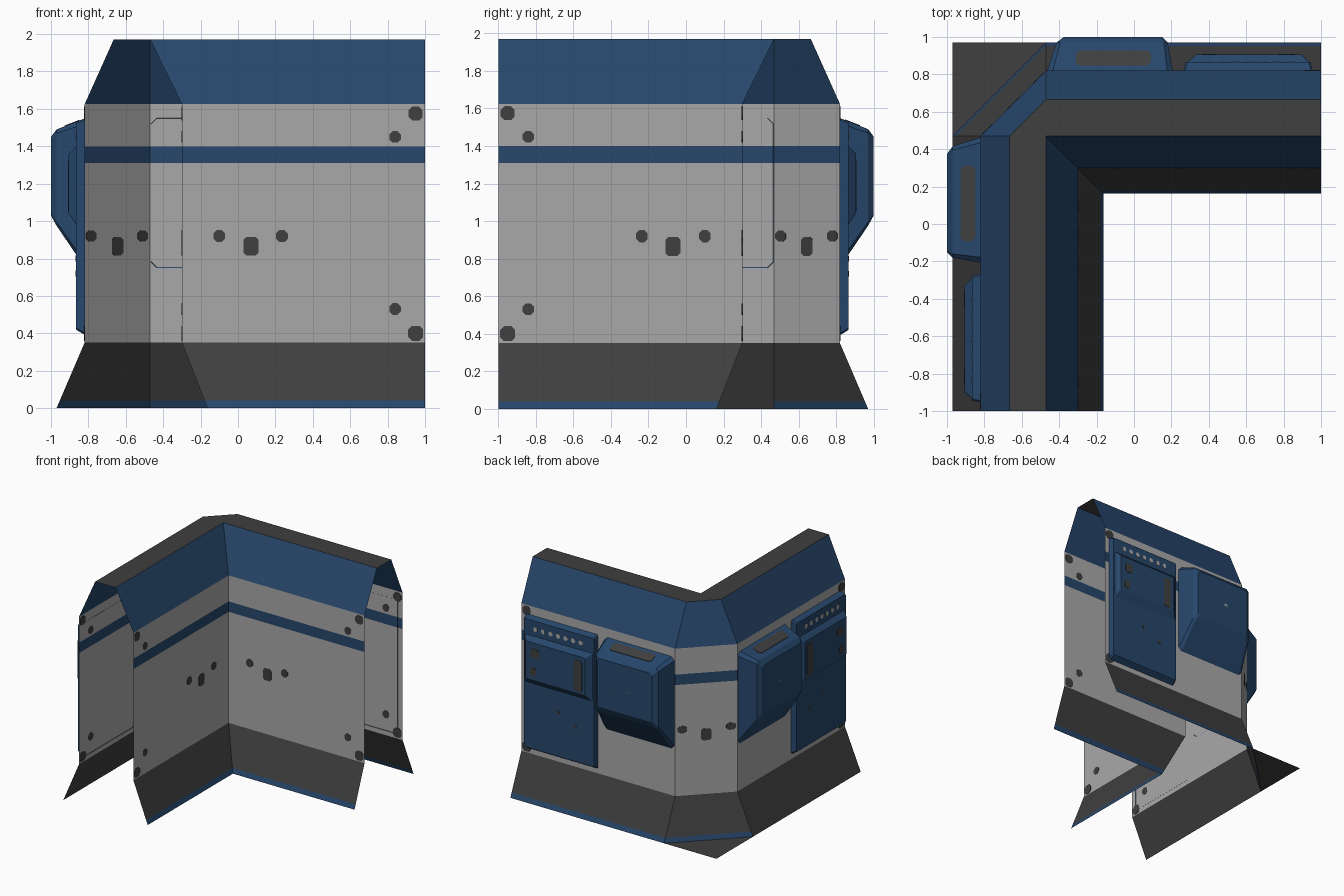
import bpy, bmesh

if "Cube" in bpy.data.objects:
    bpy.data.objects.remove(bpy.data.objects["Cube"])


def material(name, rgb):
    m = bpy.data.materials.new(name)
    m.diffuse_color = (*rgb, 1)
    m.use_nodes = True
    m.node_tree.nodes["Principled BSDF"].inputs["Base Color"].default_value = m.diffuse_color
    return m


BLUE = material("navy blue", (0.02, 0.063, 0.15))
GREY = material("panel grey", (0.39, 0.395, 0.39))
DARK = material("dark grey", (0.05, 0.05, 0.05))
MATS = [BLUE, GREY, DARK]


def finish(name, bm, mats):
    bmesh.ops.remove_doubles(bm, verts=bm.verts, dist=0.0001)
    bmesh.ops.recalc_face_normals(bm, faces=bm.faces)
    me = bpy.data.meshes.new(name)
    bm.to_mesh(me)
    bm.free()
    for m in mats:
        me.materials.append(m)
    ob = bpy.data.objects.new(name, me)
    bpy.context.collection.objects.link(ob)


def ring(cu, cv, w, h, cut, fn):
    """Rectangle with cut corners, placed in space by fn(u, v)."""
    a, b = w / 2, h / 2
    pts = [(a, b - cut), (a - cut, b), (cut - a, b), (-a, b - cut),
           (-a, cut - b), (cut - a, -b), (a - cut, -b), (a, cut - b)]
    return [fn(cu + u, cv + v) for u, v in pts]


def loft(name, parts, mat, mirror=True, base=True):
    """Join rings into solids; mirrored over the corner diagonal onto the other arm."""
    bm = bmesh.new()
    for flip in ((False, True) if mirror else (False,)):
        for rings in parts:
            vs = [[bm.verts.new((-y, -x, z) if flip else (x, y, z)) for x, y, z in r] for r in rings]
            n = len(vs[0])
            for r0, r1 in zip(vs, vs[1:]):
                for i in range(n):
                    bm.faces.new((r0[i], r0[(i + 1) % n], r1[(i + 1) % n], r1[i]))
            bm.faces.new(vs[-1])
            if base:
                bm.faces.new(vs[0][::-1])
    finish(name, bm, [mat])


def at_y(y):
    return lambda u, v: (u, y, v)


def plates(name, y, specs, mat, t=0.003):
    """Thin painted spots (x, z, width, height, cut) on a plane of constant y."""
    loft(name, [[ring(*s, at_y(y - t)), ring(*s, at_y(y + t))] for s in specs], mat)


def span(x0, x1, z0, z1, cut, y):
    return ring((x0 + x1) / 2, (z0 + z1) / 2, x1 - x0, z1 - z0, cut, at_y(y))


# Wall shell: open at both ends and underneath; levels are (z, outer, inner, colour above)
C = 0.47
LEVELS = [(0, 0.97, 0.163, 0), (0.04, 0.953, 0.179, 2), (0.35, 0.82, 0.30, 1),
          (1.31, 0.82, 0.30, 0), (1.40, 0.82, 0.30, 1), (1.625, 0.82, 0.30, 0), (1.97, 0.665, C, 2)]


def outer(o):
    return [(1, o), (-C, o), (-o, C), (-o, -1)]


def inner(i):
    return [(1, i), (-i, i), (-i, -1)]


bm = bmesh.new()


def face(pts, mat):
    bm.faces.new([bm.verts.new(p) for p in pts]).material_index = mat


for (z0, o0, i0, m), (z1, o1, i1, _) in zip(LEVELS, LEVELS[1:]):
    for p, q, is_outer in ((outer(o0), outer(o1), True), (inner(i0), inner(i1), False)):
        for k in range(len(p) - 1):
            mat = 2 if (z0 == 0 and is_outer and k == 2) else m
            face([(*p[k], z0), (*p[k + 1], z0), (*q[k + 1], z1), (*q[k], z1)], mat)
# Flat top
zt, ot = LEVELS[-1][:2]
T = outer(ot)
mid = (-C, C, zt)
face([(*T[0], zt), (*T[1], zt), mid, (1, C, zt)], 2)
face([(*T[1], zt), (*T[2], zt), mid], 2)
face([(*T[2], zt), (*T[3], zt), (-C, -1, zt), mid], 2)
# Floor triangle at the outer corner
face([(-C, 0.97, 0), (-0.97, 0.97, 0), (-0.97, C, 0)], 2)
finish("wall_shell", bm, MATS)

# Painted spots near the wall ends and in the middle of the inner walls
ends = [(0.95, 1.575, 0.075, 0.075, 0.02), (0.84, 1.45, 0.062, 0.062, 0.018),
        (0.84, 0.53, 0.062, 0.062, 0.018), (0.95, 0.40, 0.08, 0.08, 0.02)]
middle = [(-0.10, 0.92, 0.062, 0.066, 0.018), (0.235, 0.92, 0.062, 0.066, 0.018),
          (0.07, 0.865, 0.08, 0.10, 0.015)]
plates("inner_wall_spots", 0.30, ends + middle, DARK)
plates("outer_wall_spots", 0.82, ends, DARK)


# Spots on the angled corner wall
def corner(d):
    return lambda u, v: (u - d, u + 0.82 + C + d, v)


loft("corner_spots", [[ring(*s, corner(-0.002)), ring(*s, corner(0.002))] for s in
     [(-0.785, 0.92, 0.055, 0.06, 0.016), (-0.51, 0.92, 0.055, 0.06, 0.016),
      (-0.645, 0.865, 0.06, 0.10, 0.014)]], DARK, mirror=False)

# Wedge console boxes on the outer walls
loft("console_box", [[span(-0.465, 0.208, 0.75, 1.55, 0.03, 0.817),
                      span(-0.415, 0.18, 0.975, 1.49, 0.02, 0.97),
                      span(-0.375, 0.15, 1.03, 1.45, 0.015, 1.0)]], BLUE, base=False)


def lid(d):
    return lambda u, v: (u, v, 1.55 - (v - 0.817) * 0.392 + d)


screen = (-0.11, 0.888, 0.40, 0.08, 0.018)
loft("console_screen", [[ring(*screen, lid(-0.004)), ring(*screen, lid(0.004))]], DARK)
plates("console_lights", 0.998, [(x, 1.23, 0.035, 0.035, 0.01) for x in (0.09, -0.15)], GREY, 0.002)
plates("console_buttons", 0.998, [(0.02, 1.17, 0.03, 0.03, 0.009), (-0.07, 1.29, 0.03, 0.03, 0.009)],
       DARK, 0.002)

# Tall control panels beside the boxes, with a raised upper block
loft("control_panel", [[span(0.265, 0.955, 0.39, 1.55, 0.01, 0.817),
                        span(0.275, 0.945, 0.42, 1.53, 0.01, 0.866)]], BLUE, base=False)
loft("control_block", [[span(0.285, 0.935, 0.98, 1.40, 0.005, 0.864),
                        span(0.33, 0.90, 1.04, 1.36, 0.005, 0.905)]], BLUE, base=False)
plates("panel_lights", 0.866, [(0.40 + 0.072 * i, 1.46, 0.035, 0.04, 0.01) for i in range(7)], GREY)
plates("panel_buttons", 0.905, [(0.40, 1.19, 0.075, 0.27, 0.015), (0.81, 1.27, 0.08, 0.08, 0.015),
                                (0.83, 1.11, 0.06, 0.07, 0.015)], DARK)
plates("panel_bolts", 0.866, [(0.62, 0.80, 0.03, 0.03, 0.009), (0.45, 0.72, 0.03, 0.03, 0.009)], DARK)
